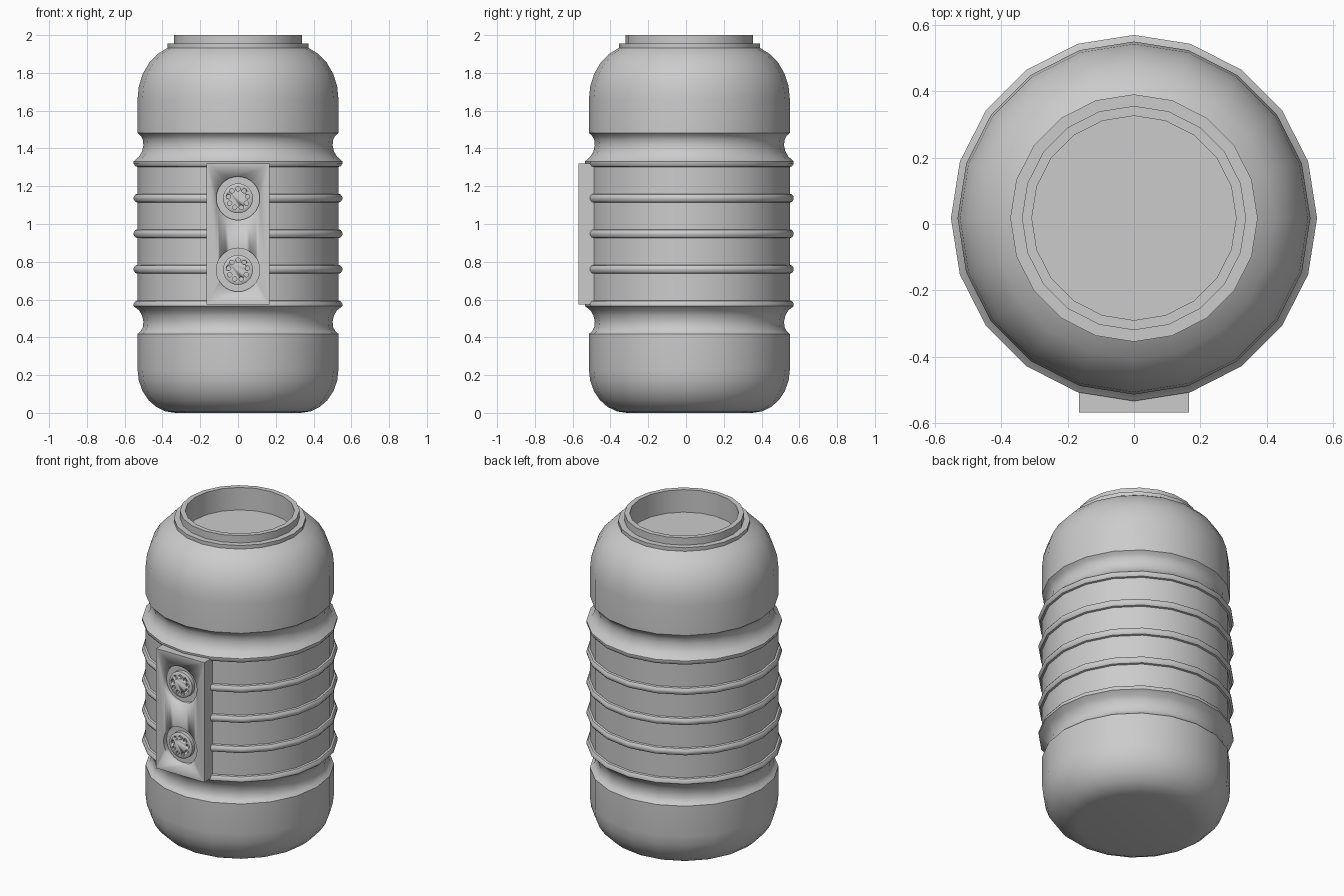
import bpy, bmesh, math
from math import sin, cos, pi, radians

if "Cube" in bpy.data.objects:
    bpy.data.objects.remove(bpy.data.objects["Cube"])

CY = 0.018      # axis of the barrel in y
SIDES = 20


def finish(name, bm, angle=35):
    bmesh.ops.recalc_face_normals(bm, faces=bm.faces)
    me = bpy.data.meshes.new(name)
    bm.to_mesh(me)
    bm.free()
    ob = bpy.data.objects.new(name, me)
    bpy.context.collection.objects.link(ob)
    bpy.ops.object.select_all(action='DESELECT')
    ob.select_set(True)
    bpy.context.view_layer.objects.active = ob
    bpy.ops.object.shade_smooth_by_angle(angle=radians(angle))
    return ob


def lathe(name, profile, sides, loc=(0, 0, 0), front=False):
    """Revolve (radius, height) points, capping both ends; front=True turns the axis to -y."""
    bm = bmesh.new()
    rings = []
    for r, h in profile:
        ring = []
        for i in range(sides):
            a = 2 * pi * i / sides
            p = (r * cos(a), -h, r * sin(a)) if front else (r * cos(a), r * sin(a), h)
            ring.append(bm.verts.new([p[k] + loc[k] for k in range(3)]))
        rings.append(ring)
    for lo, hi in zip(rings, rings[1:]):
        for i in range(sides):
            j = (i + 1) % sides
            bm.faces.new((lo[i], lo[j], hi[j], hi[i]))
    bm.faces.new(rings[0])
    bm.faces.new(rings[-1])
    return finish(name, bm)


def cut(ob, cutters):
    bpy.context.view_layer.objects.active = ob
    for c in cutters:
        m = ob.modifiers.new("cut", 'BOOLEAN')
        m.operation, m.solver, m.object = 'DIFFERENCE', 'EXACT', c
        bpy.ops.object.modifier_apply(modifier=m.name)
        bpy.data.objects.remove(c)


# Barrel profile: rounded base, waist groove, ribs, waist groove, domed top
R, RIB = 0.532, 0.552
groove = [(R, 0.0), (0.515, 0.015), (0.504, 0.035), (0.501, 0.065),
          (0.508, 0.098), (0.524, 0.125)]
rib = [(R, -0.023), (0.543, -0.02), (RIB, -0.007), (RIB, 0.007), (0.543, 0.02), (R, 0.023)]
rib_z = [0.572 + 0.1883 * i for i in range(5)]

profile = [(R - 0.2 * (1 - cos(a)), 0.23 - 0.23 * sin(a))
           for a in [radians(90 - 15 * i) for i in range(7)]]
profile += [(r, 0.418 + h) for r, h in groove]
for i, z in enumerate(rib_z):
    part = rib[2:] if i == 0 else rib[:4] if i == 4 else rib
    profile += [(r, z + h) for r, h in part]
profile += [(r, 1.482 - h) for r, h in reversed(groove)]
profile += [(0.29 + 0.242 * cos(a), 1.66 + 0.29 * sin(a))
            for a in [radians(14 * i) for i in range(6)]]
# Neck collar, lip and the recess inside the mouth
profile += [(0.373, 1.937), (0.373, 1.955), (0.338, 1.955), (0.338, 2.0),
            (0.308, 2.0), (0.308, 1.86)]
lathe("barrel_body", profile, SIDES, (0, CY, 0))

# Control panel with two round recesses
bm = bmesh.new()
bmesh.ops.create_cube(bm, size=1)
for v in bm.verts:
    v.co = (v.co.x * 0.332, -0.509 + v.co.y * 0.12, 0.947 + v.co.z * 0.746)
panel = finish("control_panel", bm)
dial_z = (0.757, 1.136)
cut(panel, [lathe("recess_cutter", [(0.115, -0.03), (0.115, 0.05)], 32,
                  (0, -0.569, z), True) for z in dial_z])

# Dials: raised discs with a rim and nine small sockets
for z in dial_z:
    dial = lathe("dial", [(0.079, -0.04), (0.079, -0.006), (0.070, 0.0)], 32,
                 (0, -0.569, z), True)
    cut(dial, [lathe("socket_cutter", [(0.012, -0.015), (0.012, 0.02)], 10,
                     (0.051 * sin(2 * pi * k / 9), -0.569, z + 0.051 * cos(2 * pi * k / 9)), True)
               for k in range(9)])
